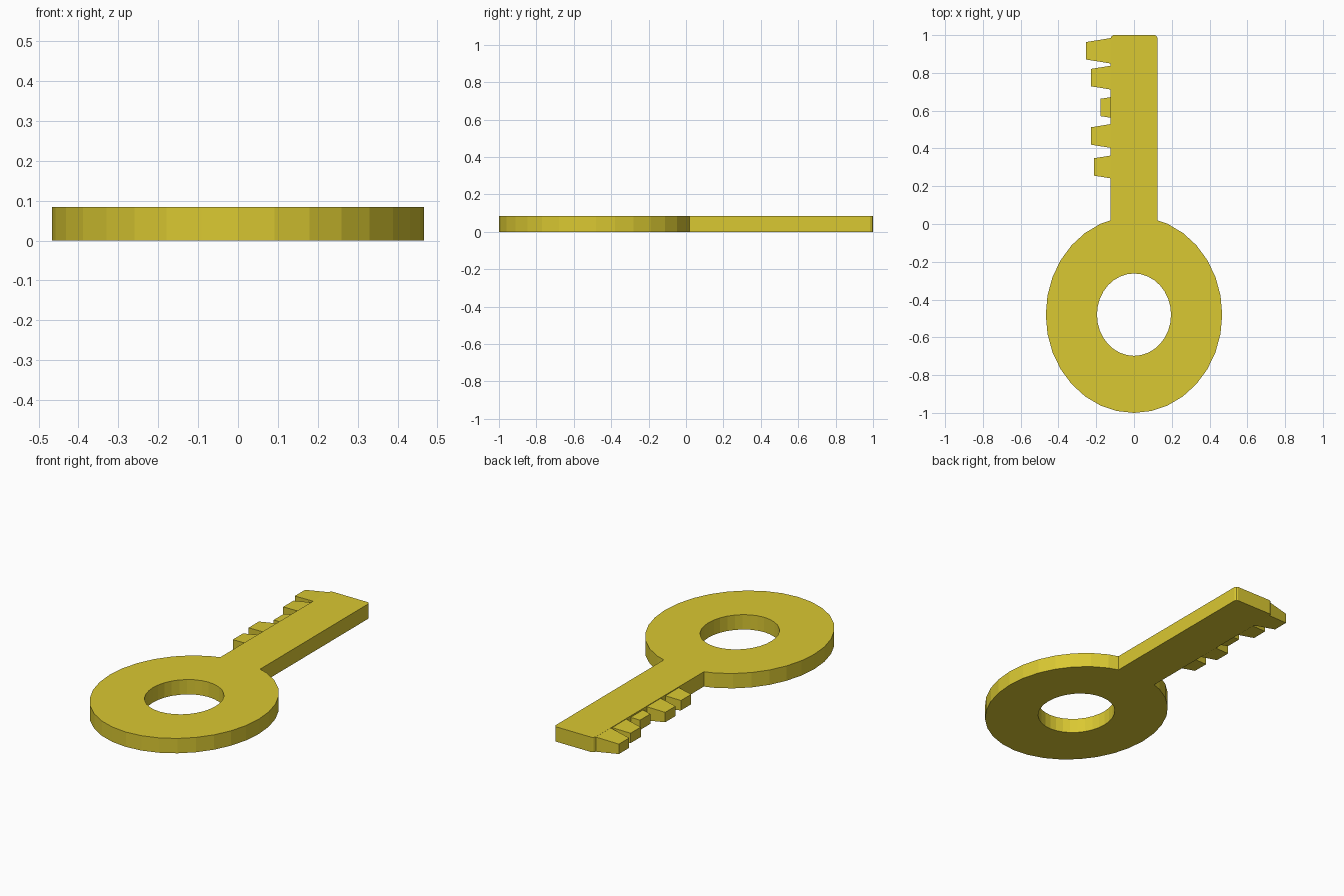
import bpy, bmesh, math

if "Cube" in bpy.data.objects:
    bpy.data.objects.remove(bpy.data.objects["Cube"])

H = 0.084            # plate thickness
CY = -0.48           # bow centre
RX, RY = 0.467, 0.52 # bow radii
SW = 0.125           # half width of the blade

brass = bpy.data.materials.new("brass_yellow")
brass.diffuse_color = (0.70, 0.58, 0.032, 1)
brass.use_nodes = True
brass.node_tree.nodes["Principled BSDF"].inputs["Base Color"].default_value = brass.diffuse_color


def finish(name, bm):
    bmesh.ops.recalc_face_normals(bm, faces=bm.faces[:])
    mesh = bpy.data.meshes.new(name)
    bm.to_mesh(mesh)
    bm.free()
    mesh.materials.append(brass)
    obj = bpy.data.objects.new(name, mesh)
    bpy.context.collection.objects.link(obj)
    return obj


def ellipse(rx, ry, n=32):
    # starts at the top (towards the blade), runs counter-clockwise
    return [(-rx * math.sin(2 * math.pi * i / n), CY + ry * math.cos(2 * math.pi * i / n))
            for i in range(n)]


def add_loop(bm, pts):
    vs = [bm.verts.new((x, y, 0)) for x, y in pts]
    return [bm.edges.new((vs[i - 1], vs[i])) for i in range(len(vs))]


# Key body: oval bow and blade as one outline, with an oval hole
join_y = CY + RY * math.sqrt(1 - (SW / RX) ** 2) - 0.002
bow = ellipse(RX, RY)[2:-1]
blade = [(SW, join_y), (SW, 0.985), (0.119, 0.996), (0.110, 1.0),
         (-0.110, 1.0), (-0.119, 0.994), (-SW, 0.982), (-SW, join_y)]
bm = bmesh.new()
edges = add_loop(bm, bow + blade) + add_loop(bm, ellipse(0.196, 0.218))
bmesh.ops.triangle_fill(bm, edges=edges, use_beauty=True, use_dissolve=False)
out = bmesh.ops.extrude_face_region(bm, geom=bm.faces[:], use_keep_orig=True)
for g in out["geom"]:
    if isinstance(g, bmesh.types.BMVert):
        g.co.z += H
finish("key_body", bm)

# Teeth: equal tapered blocks sunk to different depths in the blade edge
LENGTH = 0.13
for i, (tip_x, y) in enumerate([(-0.255, 0.917), (-0.228, 0.775), (-0.177, 0.617),
                                (-0.228, 0.466), (-0.212, 0.302)]):
    bm = bmesh.new()
    bmesh.ops.create_cube(bm, size=2)
    for v in bm.verts:
        tip = v.co.x < 0
        hy, hz = (0.046, 0.028) if tip else (0.067, 0.0415)
        v.co = (tip_x if tip else tip_x + LENGTH,
                y + v.co.y * hy, H / 2 + v.co.z * hz)
    finish(f"tooth_{i + 1}", bm)
